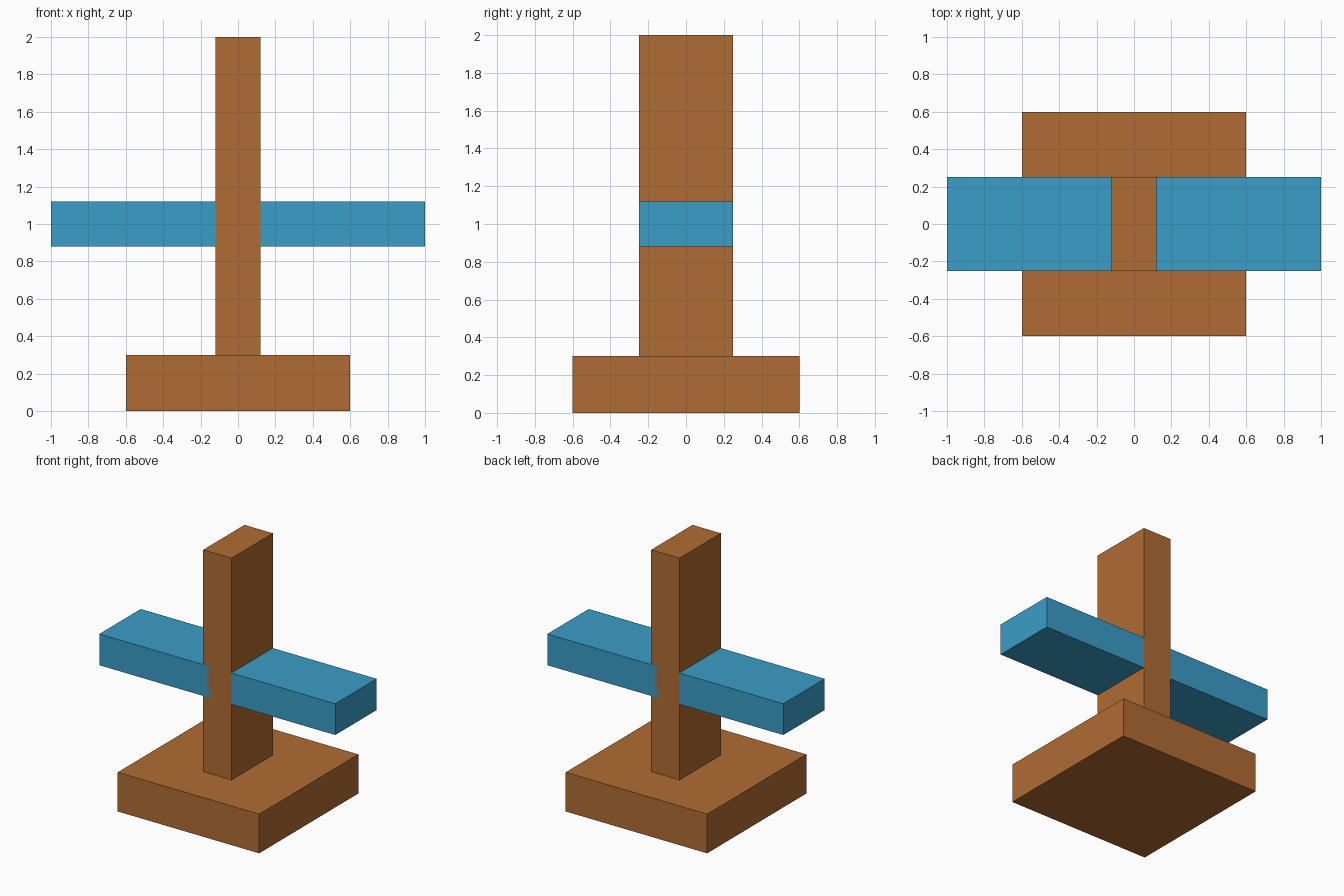
import bpy

if "Cube" in bpy.data.objects:
    bpy.data.objects.remove(bpy.data.objects["Cube"])


def make_material(name, color):
    mat = bpy.data.materials.new(name)
    mat.diffuse_color = (*color, 1.0)
    mat.use_nodes = True
    mat.node_tree.nodes["Principled BSDF"].inputs["Base Color"].default_value = mat.diffuse_color
    return mat


def box(name, size, center_z, mat):
    bpy.ops.mesh.primitive_cube_add(size=1, location=(0, 0, center_z))
    obj = bpy.context.object
    obj.name = name
    obj.scale = size
    bpy.ops.object.transform_apply(location=False, rotation=False, scale=True)
    obj.data.materials.append(mat)
    return obj


brown = make_material("brown", (0.434, 0.150, 0.033))
blue = make_material("blue", (0.042, 0.337, 0.578))

# Square base slab
box("base", (1.2, 1.2, 0.3), 0.15, brown)
# Upright plank standing on the base
box("post", (0.24, 0.5, 1.7), 1.15, brown)
# Crossbar passing through the post
box("crossbar", (2.0, 0.5, 0.24), 1.0, blue)
